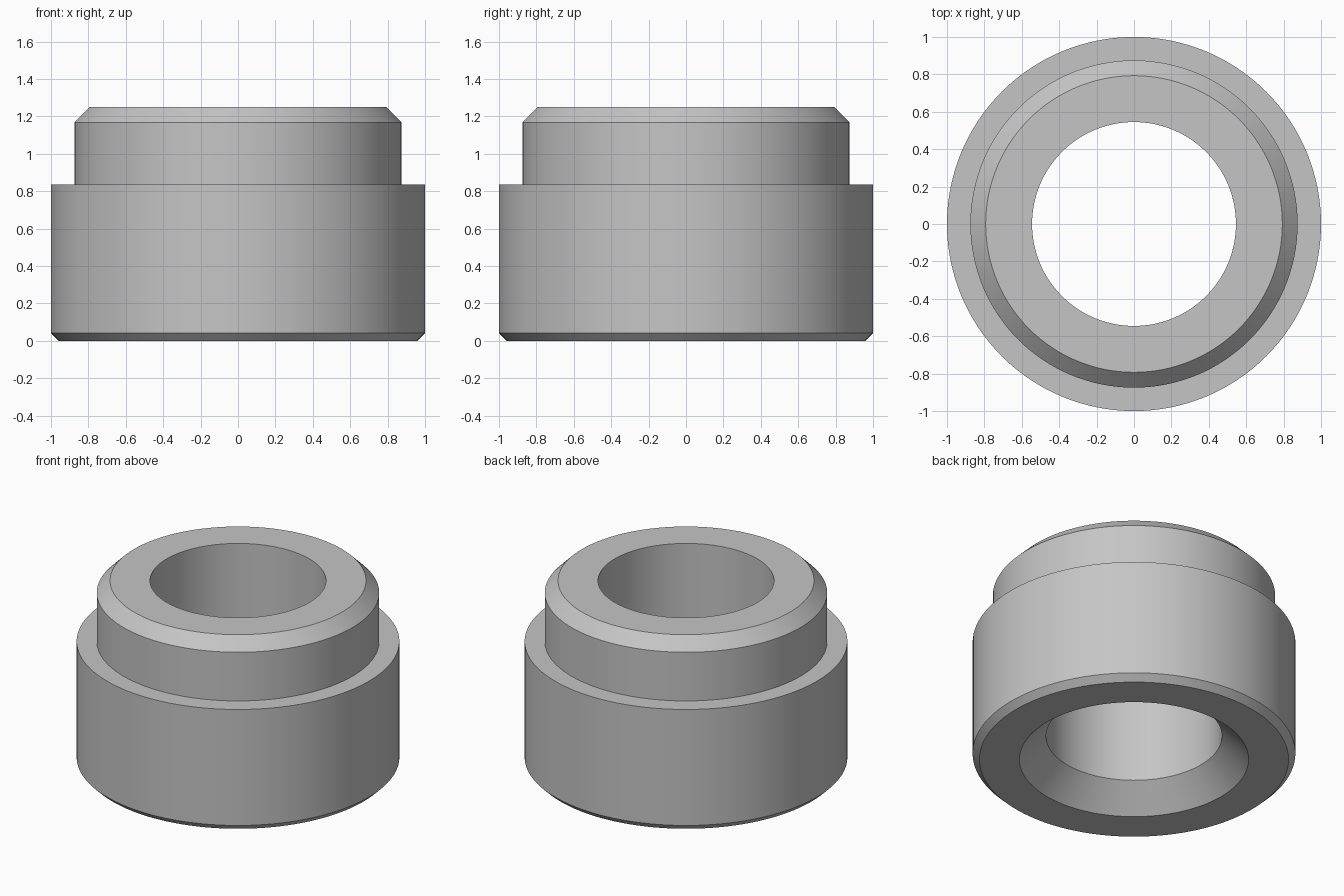
import bpy
import bmesh
import math

SEGMENTS = 128

# Remove the default cube
cube = bpy.data.objects.get("Cube")
if cube:
    bpy.data.objects.remove(cube, do_unlink=True)

# Plain grey metal
grey = bpy.data.materials.new("grey_metal")
grey.use_nodes = True
colour = (0.56, 0.56, 0.56, 1)
grey.diffuse_color = colour
grey.node_tree.nodes["Principled BSDF"].inputs["Base Color"].default_value = colour


def lathe(name, profile, material):
    """Turn a closed (radius, height) profile around the z axis."""
    bm = bmesh.new()
    verts = [bm.verts.new((r, 0, z)) for r, z in profile]
    edges = [bm.edges.new((a, b)) for a, b in zip(verts, verts[1:] + verts[:1])]
    bmesh.ops.spin(bm, geom=verts + edges, cent=(0, 0, 0), axis=(0, 0, 1),
                   angle=math.tau, steps=SEGMENTS)
    bmesh.ops.remove_doubles(bm, verts=bm.verts[:], dist=0.0005)
    bmesh.ops.recalc_face_normals(bm, faces=bm.faces[:])
    mesh = bpy.data.meshes.new(name)
    bm.to_mesh(mesh)
    bm.free()
    mesh.materials.append(material)
    obj = bpy.data.objects.new(name, mesh)
    bpy.context.collection.objects.link(obj)
    bpy.ops.object.select_all(action="DESELECT")
    obj.select_set(True)
    bpy.context.view_layer.objects.active = obj
    bpy.ops.object.shade_smooth_by_angle(angle=math.radians(30))
    return obj


# Stepped bushing: countersunk bore, chamfered base, shoulder and chamfered neck
BORE, COUNTERSINK = 0.545, 0.165
BODY, BODY_TOP, BASE_CHAMFER = 1.0, 0.835, 0.042
NECK, NECK_TOP, NECK_CHAMFER = 0.875, 1.25, 0.082

lathe("stepped_bushing", [
    (BORE + COUNTERSINK, 0),
    (BODY - BASE_CHAMFER, 0),
    (BODY, BASE_CHAMFER),
    (BODY, BODY_TOP),
    (NECK, BODY_TOP),
    (NECK, NECK_TOP - NECK_CHAMFER),
    (NECK - NECK_CHAMFER, NECK_TOP),
    (BORE, NECK_TOP),
    (BORE, COUNTERSINK),
], grey)
